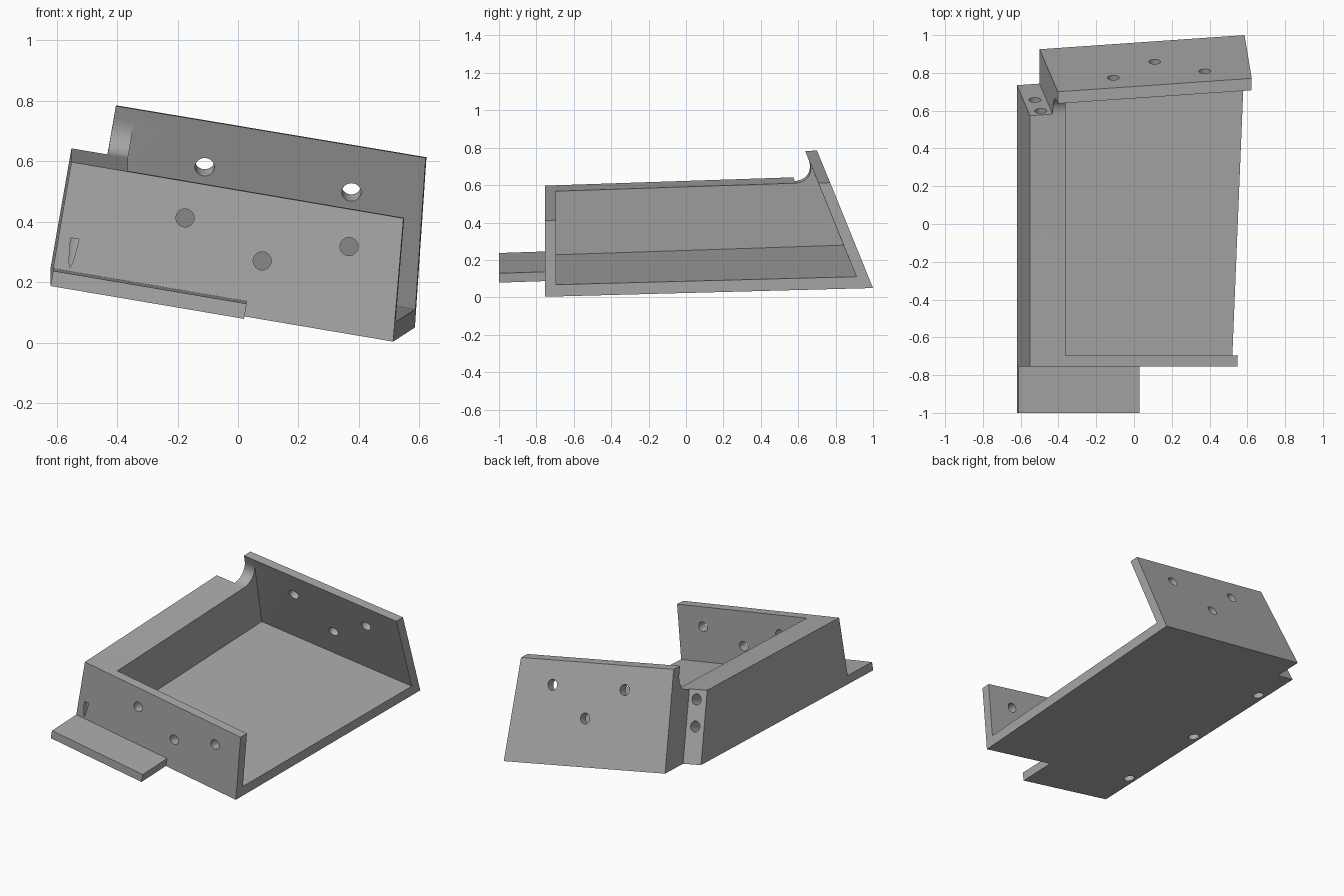
import bpy, bmesh, math
from mathutils import Vector

if "Cube" in bpy.data.objects:
    bpy.data.objects.remove(bpy.data.objects["Cube"])

grey = bpy.data.materials.new("plain_grey")
grey.diffuse_color = (0.4, 0.4, 0.4, 1)
grey.use_nodes = True
grey.node_tree.nodes["Principled BSDF"].inputs["Base Color"].default_value = grey.diffuse_color


# Tilted frame: u across, v deep, h height above the sloping underside
def place(u, v, h):
    return Vector((u + 0.172 * h, v, 0.1153 - 0.1695 * u + 0.0335 * v + h))


def const(c):
    return lambda t, h: c


def right_end(v, h):
    return 0.513 + 0.041 * (v + 0.755) - 0.087 * h


def back_plane(offset):
    return lambda u, h: 0.9596 + 0.069 * u - 0.401 * h - offset


def finish(name, bm):
    bmesh.ops.recalc_face_normals(bm, faces=bm.faces[:])
    mesh = bpy.data.meshes.new(name)
    bm.to_mesh(mesh)
    bm.free()
    obj = bpy.data.objects.new(name, mesh)
    bpy.context.collection.objects.link(obj)
    mesh.materials.append(grey)
    return obj


def block(name, left, right, front, back, h0, h1, fillet=0):
    """Box whose right, front and back limits may be slanted planes."""
    bm = bmesh.new()
    c = {}
    for i in (0, 1):
        for j in (0, 1):
            for k, h in enumerate((h0, h1)):
                u, v = left, 0.0
                for _ in range(8):
                    u = right(v, h) if i else left
                    v = back(u, h) if j else front(u, h)
                c[i, j, k] = bm.verts.new((u, v, h))
    for q in ("000 010 110 100", "001 101 111 011", "000 100 101 001",
              "010 011 111 110", "000 001 011 010", "100 110 111 101"):
        bm.faces.new([c[tuple(map(int, s))] for s in q.split()])
    bmesh.ops.recalc_face_normals(bm, faces=bm.faces[:])
    if fillet:
        edge = bm.edges.get((c[0, 1, 0], c[1, 1, 0]))
        bmesh.ops.bevel(bm, geom=[edge], offset=fillet, segments=12,
                        profile=0.5, affect='EDGES')
    for v in bm.verts:
        v.co = place(*v.co)
    return finish(name, bm)


def rod(point, axis, before, after, r=0.032):
    """Round cutter along an axis through a point."""
    axis = Vector(axis).normalized()
    bm = bmesh.new()
    bmesh.ops.create_cone(bm, cap_ends=True, segments=32, radius1=r, radius2=r,
                          depth=before + after)
    rot = axis.to_track_quat('Z', 'Y')
    mid = Vector(point) + axis * (after - before) / 2
    for v in bm.verts:
        v.co = rot @ v.co + mid
    return finish("hole_cutter", bm)


def cut(target, cutter):
    mod = target.modifiers.new("cut", 'BOOLEAN')
    mod.operation, mod.solver, mod.object = 'DIFFERENCE', 'EXACT', cutter
    bpy.context.view_layer.objects.active = target
    bpy.ops.object.modifier_apply(modifier=mod.name)
    bpy.data.objects.remove(cutter)


# Solid outer body
body = block("bracket_body", -0.62, right_end, const(-0.755), back_plane(0), 0, 0.561)

# Lower the front and left walls, leaving a rounded corner at the back wall
cut(body, block("top_cutter", -0.9, const(0.9), const(-1.0), back_plane(0.063),
                0.402, 0.8, fillet=0.125))
# Open tray with no right wall
cut(body, block("tray_cutter", -0.433, const(0.9), const(-0.695), back_plane(0.063),
                0.062, 0.75))
# Step at the back left corner
cut(body, block("step_cutter", -0.9, const(-0.5), back_plane(0.182), const(1.5),
                -0.3, 1.0))

# Holes through the front wall
for x, z in ((-0.175, 0.412), (0.08, 0.27), (0.367, 0.317)):
    cut(body, rod((x, -0.755, z), (0, 1, 0), 0.05, 0.12, 0.03))

# Holes through the back wall, square to its slope
slope = (0, 1, 0.4066)
for p in ((-0.11, 0.775, 0.603), (0.11, 0.86, 0.395), (0.375, 0.81, 0.52)):
    cut(body, rod(p, slope, 0.12, 0.08))

# Blind holes in the back end of the left wall
for p in ((-0.525, 0.66, 0.437), (-0.494, 0.603, 0.58)):
    cut(body, rod(p, slope, 0.15, 0.08))

# Blind holes up into the left wall from below
for y in (0.48, -0.12, -0.72):
    p = (-0.566, y, 0.1153 + 0.1695 * 0.566 + 0.0335 * y)
    cut(body, rod(p, (0.1695, -0.0335, 1), 0.06, 0.16, 0.033))

# Thin ledge in front
ledge = block("front_ledge", -0.62, const(0.02), const(-1.0), const(-0.755), 0, 0.05)

for obj in (body, ledge):
    bpy.ops.object.select_all(action='DESELECT')
    obj.select_set(True)
    bpy.context.view_layer.objects.active = obj
    bpy.ops.object.shade_smooth_by_angle(angle=math.radians(30))
